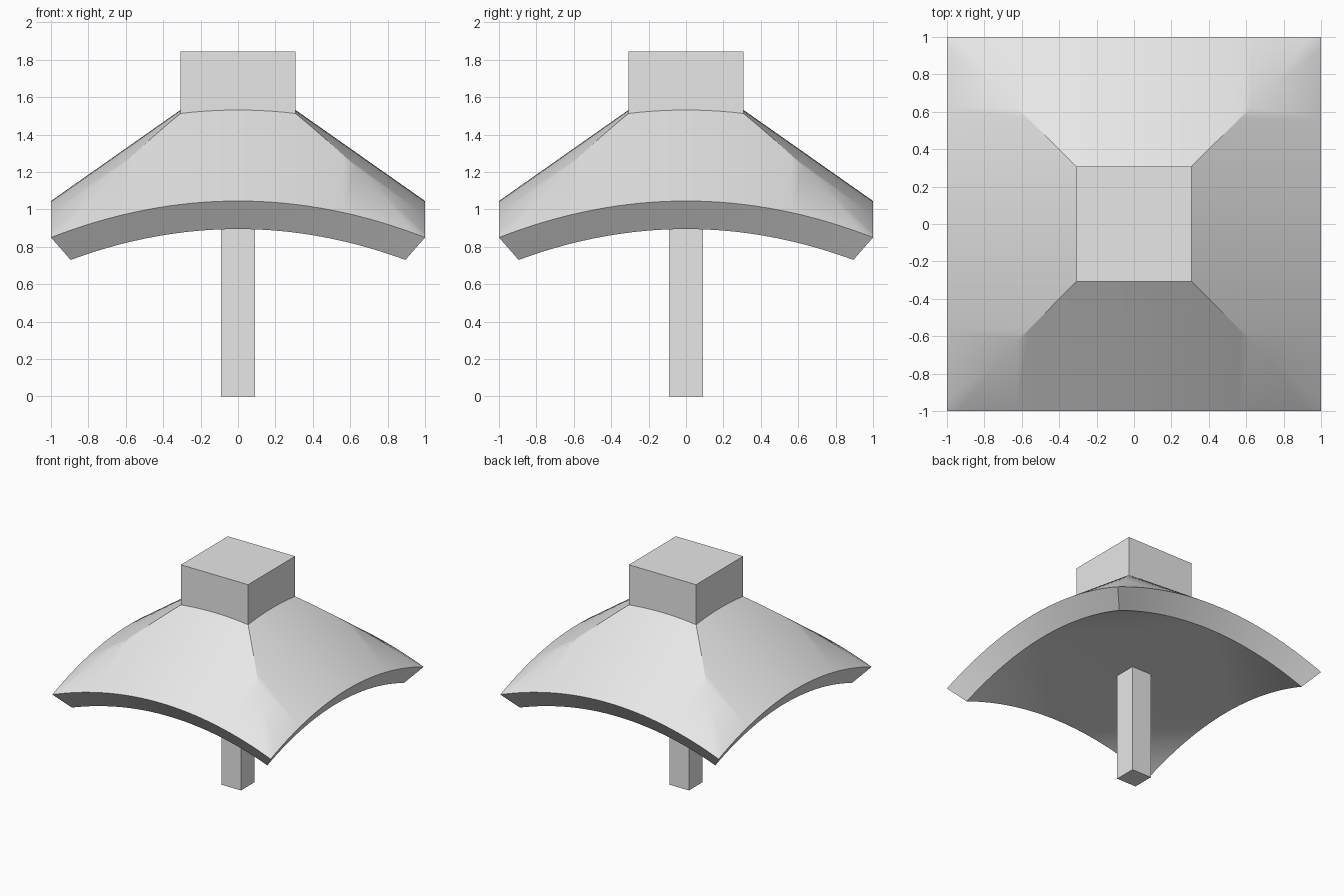
import bpy, bmesh, math

if "Cube" in bpy.data.objects:
    bpy.data.objects.remove(bpy.data.objects["Cube"], do_unlink=True)

grey = bpy.data.materials.new("light_grey")
grey.use_nodes = True
grey.diffuse_color = (0.8, 0.8, 0.8, 1)
grey.node_tree.nodes["Principled BSDF"].inputs["Base Color"].default_value = (0.8, 0.8, 0.8, 1)

HUB = 0.308      # half width of the top block
CORNER = 0.73    # where the hip creases fan out to the corners
INNER = 0.895    # half width of the lower rim


def finish(bm, name):
    bmesh.ops.remove_doubles(bm, verts=bm.verts, dist=1e-4)
    bmesh.ops.recalc_face_normals(bm, faces=bm.faces)
    mesh = bpy.data.meshes.new(name)
    bm.to_mesh(mesh)
    bm.free()
    mesh.materials.append(grey)
    obj = bpy.data.objects.new(name, mesh)
    bpy.context.collection.objects.link(obj)
    return obj


def box(name, half, bottom, top):
    bm = bmesh.new()
    bmesh.ops.create_cube(bm, size=1)
    for v in bm.verts:
        v.co = (v.co.x * 2 * half, v.co.y * 2 * half, bottom + (v.co.z + 0.5) * (top - bottom))
    return finish(bm, name)


def clamp(v, low, high):
    return max(low, min(high, v))


def outer_rim(t):
    return (t, -1, 1.045 - 0.195 * t * t)


def inner_rim(t):
    return (INNER * t, -INNER, 0.895 - 0.165 * t * t)


def hip(t):
    # upper end of each sloping strip: on the block, then along the hip
    x, y = clamp(t, -CORNER, CORNER), clamp(abs(t), HUB, CORNER)
    return (x, -y, 1.045 - 0.195 * x * x + 0.703 * (1 - y))


def add_face(bm, points):
    unique = []
    for p in points:
        if all(math.dist(p, q) > 1e-5 for q in unique):
            unique.append(p)
    if len(unique) > 2:
        bm.faces.new([bm.verts.new(p) for p in unique])


# Canopy: four arched slopes, bevelled rim and shallow underside
half = sorted([i / 16 for i in range(17)] + [HUB, CORNER])
steps = [-t for t in reversed(half[1:])] + half
bm = bmesh.new()
for turn in range(4):
    c, s = round(math.cos(turn * math.pi / 2)), round(math.sin(turn * math.pi / 2))

    def spin(p):
        return (c * p[0] - s * p[1], s * p[0] + c * p[1], p[2])

    for a, b in zip(steps, steps[1:]):
        add_face(bm, [spin(p) for p in (outer_rim(a), outer_rim(b), hip(b), hip(a))])
        add_face(bm, [spin(p) for p in (inner_rim(a), inner_rim(b), outer_rim(b), outer_rim(a))])
    # underside corner, ruled between neighbouring rim arches
    for a, b in zip(half, half[1:]):
        pa, pb = inner_rim(a), inner_rim(b)
        across = [(-p[1], -p[0], p[2]) for p in (pb, pa)]
        add_face(bm, [spin(p) for p in [pa, pb] + across])

# flat middle of the underside, between the four arch crowns
z = inner_rim(0)[2]
add_face(bm, [(0, -INNER, z), (INNER, 0, z), (0, INNER, z), (-INNER, 0, z)])
canopy = finish(bm, "canopy")

bpy.ops.object.select_all(action="DESELECT")
canopy.select_set(True)
bpy.context.view_layer.objects.active = canopy
bpy.ops.object.shade_smooth_by_angle(angle=math.radians(30))

# Block on top and post below
box("top_block", HUB, 1.4, 1.845)
box("post", 0.09, 0, 0.95)
